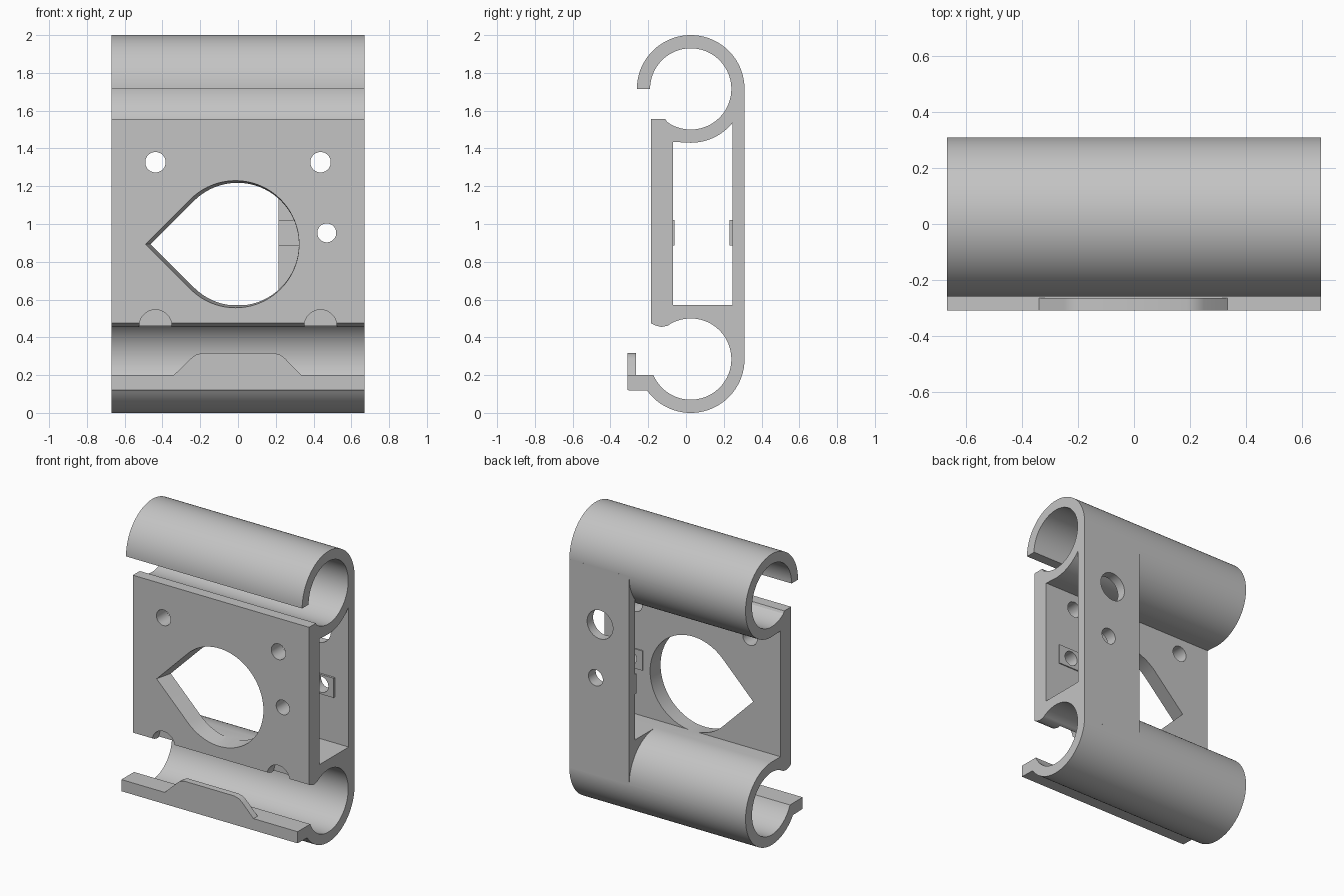
import bpy, bmesh, math

if "Cube" in bpy.data.objects:
    bpy.data.objects.remove(bpy.data.objects["Cube"])

W = 0.67                                   # half width
CY, R_OUT, R_IN = 0.025, 0.285, 0.215      # tube centre and radii
Z_LOW, Z_TOP = 0.285, 1.715

grey = bpy.data.materials.new("light grey plastic")
grey.diffuse_color = (0.55, 0.55, 0.55, 1)
grey.use_nodes = True
grey.node_tree.nodes["Principled BSDF"].inputs["Base Color"].default_value = grey.diffuse_color


def arc(cx, cz, r, a0, a1, n=48):
    """Points on an arc, angles in degrees."""
    return [(cx + r * math.cos(math.radians(a0 + (a1 - a0) * i / n)),
             cz + r * math.sin(math.radians(a0 + (a1 - a0) * i / n))) for i in range(n + 1)]


def loft(name, start, end):
    """Solid between two outlines of equal length."""
    bm = bmesh.new()
    a = [bm.verts.new(p) for p in start]
    b = [bm.verts.new(p) for p in end]
    bm.faces.new(a)
    bm.faces.new(b[::-1])
    for i in range(len(a)):
        j = (i + 1) % len(a)
        bm.faces.new((a[j], a[i], b[i], b[j]))
    bmesh.ops.recalc_face_normals(bm, faces=bm.faces)
    me = bpy.data.meshes.new(name)
    bm.to_mesh(me)
    bm.free()
    me.materials.append(grey)
    ob = bpy.data.objects.new(name, me)
    bpy.context.collection.objects.link(ob)
    return ob


def along_x(name, pts, x0, x1):
    return loft(name, [(x0, y, z) for y, z in pts], [(x1, y, z) for y, z in pts])


def along_y(name, pts, y0, y1, pts2=None):
    return loft(name, [(x, y0, z) for x, z in pts], [(x, y1, z) for x, z in pts2 or pts])


def combine(target, other, operation):
    """Boolean, then drop the helper."""
    mod = target.modifiers.new("combine", 'BOOLEAN')
    mod.operation, mod.solver, mod.object = operation, 'EXACT', other
    bpy.context.view_layer.objects.active = target
    bpy.ops.object.modifier_apply(modifier=mod.name)
    bpy.data.objects.remove(other, do_unlink=True)


def hole(target, x, z, r, y0, y1):
    combine(target, along_y("hole_cutter", arc(x, z, r, 0, 352.5, 47), y0, y1), 'DIFFERENCE')


def teardrop(cx, r):
    """Circle with a pointed left end."""
    return arc(cx, 0.893, r, -135, 135, 72) + [(cx - r * math.sqrt(2), 0.893)]


# Two open tubes joined by the front plate, as one profile
profile = arc(CY, Z_TOP, R_OUT, 180, -90, 80)
profile += [(-0.07, 1.435), (-0.07, 0.57)]
profile += arc(CY, Z_LOW, R_OUT, 90, -144, 70)
profile += [(-0.31, 0.12), (-0.31, 0.2)]
profile += arc(CY, Z_LOW, R_IN, -156.5, 125, 80)
profile += [(-0.13, 0.455), (-0.16, 0.462), (-0.185, 0.475), (-0.185, 1.557), (-0.11, 1.557)]
profile += arc(CY, Z_TOP, R_IN, 230, 540, 80)[1:]
bracket = along_x("clip_bracket", profile, -W, W)

# Back plate on one side, with a filled lower corner
plate = [(0.245, 1.715), (0.31, 1.715), (0.31, 0.285), (0.25, 0.285), (0.2, 0.45),
         (0.025, 0.53), (0.025, 0.57), (0.245, 0.57)]
combine(bracket, along_x("back_plate", plate, 0.215, W), 'UNION')

# Raised tab on the lower lip
tab = [(-0.34, 0.2), (-0.25, 0.287), (-0.225, 0.307), (-0.19, 0.317),
       (0.19, 0.317), (0.225, 0.307), (0.25, 0.287), (0.335, 0.2), (0.335, 0.15), (-0.34, 0.15)]
combine(bracket, along_y("lip_tab", tab, -0.31, -0.265), 'UNION')

# Raised pads inside the cavity around the small hole
for x0, y0, y1 in ((0.375, -0.09, -0.062), (0.215, 0.231, 0.26)):
    pad = [(x0, 0.885), (0.565, 0.885), (0.565, 1.02), (x0, 1.02)]
    combine(bracket, along_y("hole_pad", pad, y0, y1), 'UNION')

# Teardrop window, slightly flared to the front
combine(bracket, along_y("window_cutter", teardrop(-0.014, 0.337), -0.19,
                         -0.04, teardrop(0, 0.322)), 'DIFFERENCE')

# Screw holes in the front plate and access holes in the back plate
for x in (-0.437, 0.437):
    hole(bracket, x, 1.327, 0.054, -0.3, 0.0)
    hole(bracket, x, 0.46, 0.086, -0.25, -0.11)     # notches under the front plate
hole(bracket, 0.47, 0.953, 0.05, -0.3, 0.0)
hole(bracket, 0.47, 0.953, 0.055, 0.15, 0.4)
hole(bracket, 0.437, 1.327, 0.098, 0.15, 0.4)

# Smooth curves, sharp edges
bpy.ops.object.select_all(action='DESELECT')
bracket.select_set(True)
bpy.context.view_layer.objects.active = bracket
bpy.ops.object.shade_smooth_by_angle(angle=math.radians(25))
